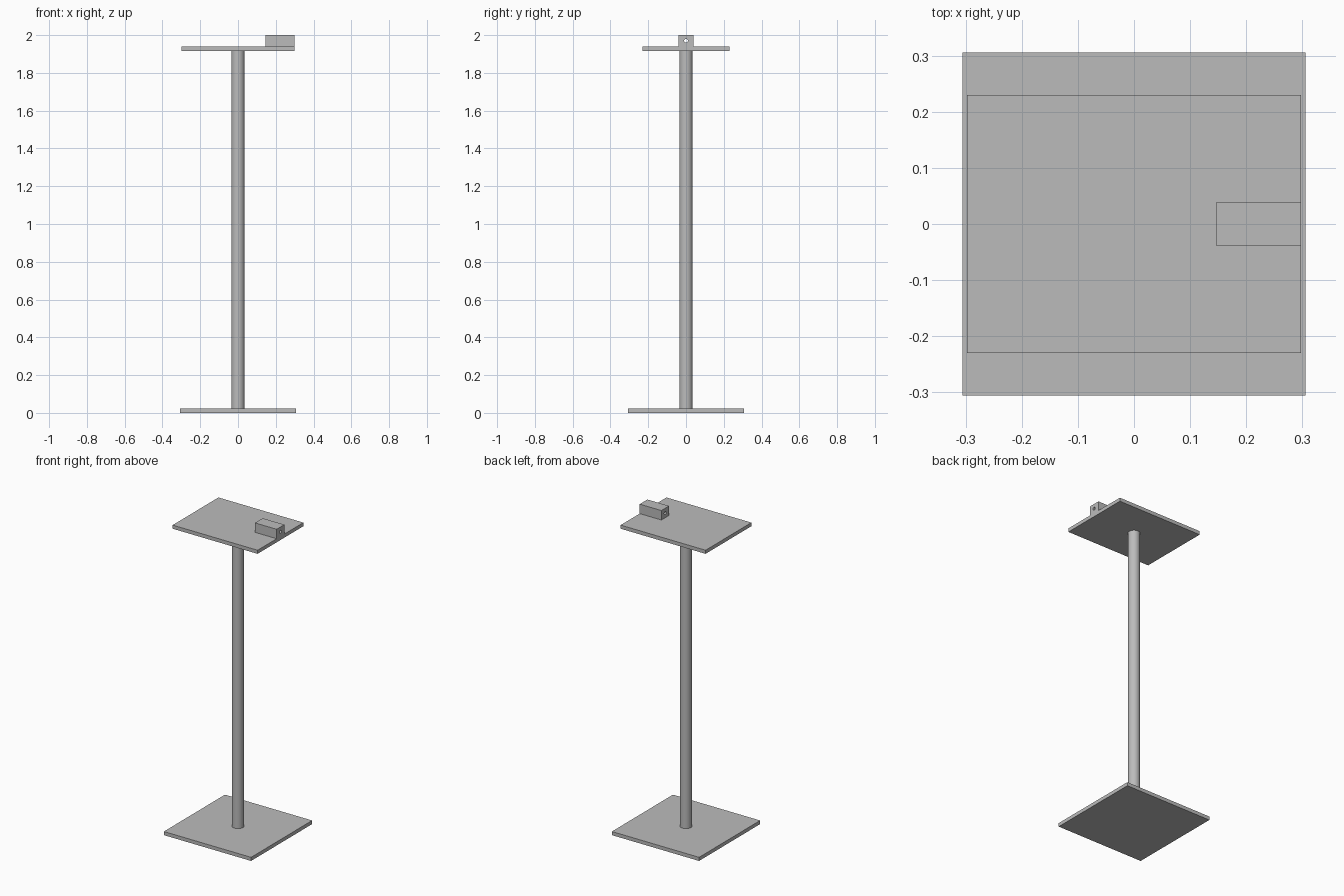
import bpy, math

cube = bpy.data.objects.get("Cube")
if cube:
    bpy.data.objects.remove(cube, do_unlink=True)

# One plain grey finish for every part
grey = bpy.data.materials.new("plain_grey")
grey.use_nodes = True
colour = (0.5, 0.5, 0.5, 1)
grey.diffuse_color = colour
grey.node_tree.nodes["Principled BSDF"].inputs["Base Color"].default_value = colour


def box(name, size, centre):
    bpy.ops.mesh.primitive_cube_add(size=1, location=centre)
    ob = bpy.context.object
    ob.name = name
    ob.scale = size
    bpy.ops.object.transform_apply(location=False, rotation=False, scale=True)
    ob.data.materials.append(grey)
    return ob


def rod(name, radius, length, centre, rotation=(0, 0, 0), sides=48):
    bpy.ops.mesh.primitive_cylinder_add(vertices=sides, radius=radius, depth=length,
                                        location=centre, rotation=rotation)
    ob = bpy.context.object
    ob.name = name
    ob.data.materials.append(grey)
    bpy.ops.object.shade_smooth_by_angle(angle=math.radians(30))
    return ob


THICK = 0.023          # both plates
PLATE_TOP = 1.94
BLOCK_HIGH = 2 - PLATE_TOP
pole_top = PLATE_TOP - THICK

# Floor plate, pole and top plate
box("base_plate", (0.612, 0.612, THICK), (0, 0, THICK / 2))
rod("pole", 0.035, pole_top - THICK, (0, 0, (pole_top + THICK) / 2))
box("top_plate", (0.596, 0.459, THICK), (0, 0, PLATE_TOP - THICK / 2))

# Block at the edge of the top plate, with a hole bored lengthwise
centre = (0.222, 0, PLATE_TOP + BLOCK_HIGH / 2)
block = box("end_block", (0.152, 0.077, BLOCK_HIGH), centre)
cutter = rod("hole_cutter", 0.01, 0.3, centre, (0, math.pi / 2, 0), 24)
cutter.hide_render = True
cutter.hide_set(True)
bore = block.modifiers.new("bore", "BOOLEAN")
bore.operation = "DIFFERENCE"
bore.solver = "EXACT"
bore.object = cutter
